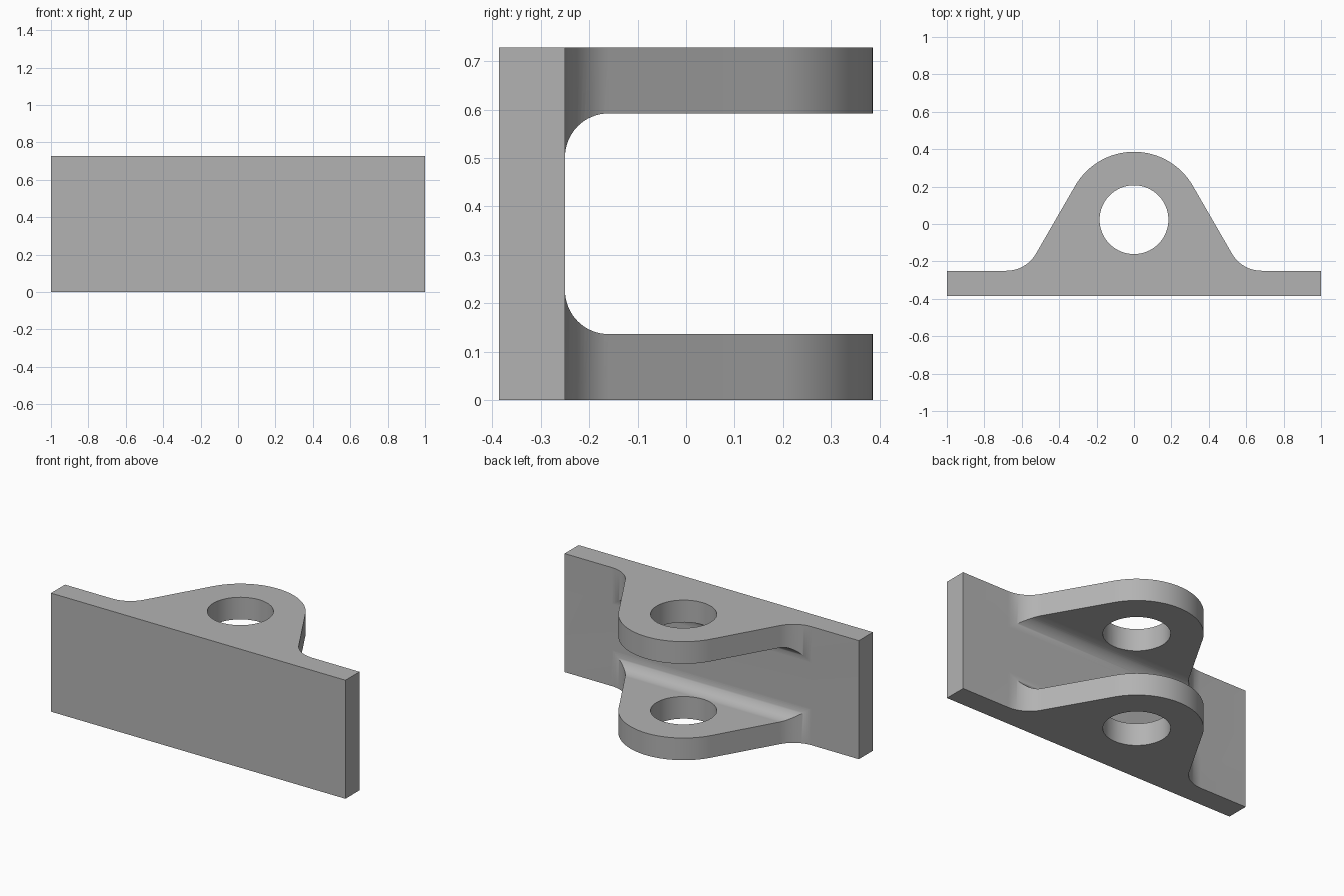
import bpy, bmesh, math
from mathutils import Vector

cube = bpy.data.objects.get("Cube")
if cube:
    bpy.data.objects.remove(cube, do_unlink=True)

FRONT, FACE = -0.386, -0.25      # plate front and back in y
HEIGHT, LUG = 0.728, 0.136       # overall height, lug thickness
EYE_Y, EYE_R, HOLE_R = 0.023, 0.363, 0.184
FILLET, FLARE = 0.09, 0.182      # root fillet, side flare radius

grey = bpy.data.materials.new("plain grey")
grey.use_nodes = True
grey.diffuse_color = (0.45, 0.45, 0.45, 1)
grey.node_tree.nodes["Principled BSDF"].inputs["Base Color"].default_value = (0.45, 0.45, 0.45, 1)


def arc(cx, cy, r, a0, a1, n):
    angles = [math.radians(a0 + (a1 - a0) * i / n) for i in range(n + 1)]
    return [(cx + r * math.cos(a), cy + r * math.sin(a)) for a in angles]


def prism(name, outline, to_3d, sweep):
    """Extrude a closed 2D outline along the sweep vector."""
    bm = bmesh.new()
    face = bm.faces.new([bm.verts.new(to_3d(p)) for p in outline])
    grown = bmesh.ops.extrude_face_region(bm, geom=[face])["geom"]
    verts = [g for g in grown if isinstance(g, bmesh.types.BMVert)]
    bmesh.ops.translate(bm, verts=verts, vec=Vector(sweep))
    bmesh.ops.recalc_face_normals(bm, faces=bm.faces[:])
    mesh = bpy.data.meshes.new(name)
    bm.to_mesh(mesh)
    bm.free()
    mesh.materials.append(grey)
    obj = bpy.data.objects.new(name, mesh)
    bpy.context.collection.objects.link(obj)
    return obj


# Channel section in y, z: plate, two lugs and their root fillets
back = EYE_Y + EYE_R + 0.05
section = [(FRONT, 0), (back, 0), (back, LUG)]
section += arc(FACE + FILLET, LUG + FILLET, FILLET, 270, 180, 16)
section += arc(FACE + FILLET, HEIGHT - LUG - FILLET, FILLET, 180, 90, 16)
section += [(back, HEIGHT - LUG), (back, HEIGHT), (FRONT, HEIGHT)]
bracket = prism("clevis_bracket", section, lambda p: (-1, p[0], p[1]), (2, 0, 0))

# Plan outline in x, y: rounded eye, sloping sides and flared feet
slope = math.radians(30)
tangent = Vector((EYE_R * math.cos(slope), EYE_Y + EYE_R * math.sin(slope)))
corner_x = tangent.x + (tangent.y - FACE) * math.tan(slope)
flare_x = corner_x + FLARE * math.tan(slope)
flare = arc(flare_x, FACE + FLARE, FLARE, 270, 210, 14)
flare[0] = (flare_x, FACE)
right = [(1.2, FRONT - 0.2), (1.2, FACE)] + flare
eye = arc(0, EYE_Y, EYE_R, 30, 150, 48)
plan = right + eye + [(-x, y) for x, y in reversed(right)]
plan_cutter = prism("plan_cutter", plan, lambda p: (p[0], p[1], -0.2), (0, 0, HEIGHT + 0.4))

# Pin hole through both lugs
circle = arc(0, EYE_Y, HOLE_R, 0, 360, 64)[:-1]
hole_cutter = prism("hole_cutter", circle, lambda p: (p[0], p[1], -0.3), (0, 0, HEIGHT + 0.6))

bpy.ops.object.select_all(action='DESELECT')
bpy.context.view_layer.objects.active = bracket
bracket.select_set(True)
for cutter, operation in ((plan_cutter, 'INTERSECT'), (hole_cutter, 'DIFFERENCE')):
    cutter.hide_render = True
    mod = bracket.modifiers.new(cutter.name, 'BOOLEAN')
    mod.object, mod.operation, mod.solver = cutter, operation, 'EXACT'
    bpy.ops.object.modifier_apply(modifier=mod.name)
    bpy.data.objects.remove(cutter, do_unlink=True)

bpy.ops.object.shade_smooth_by_angle(angle=math.radians(30))
